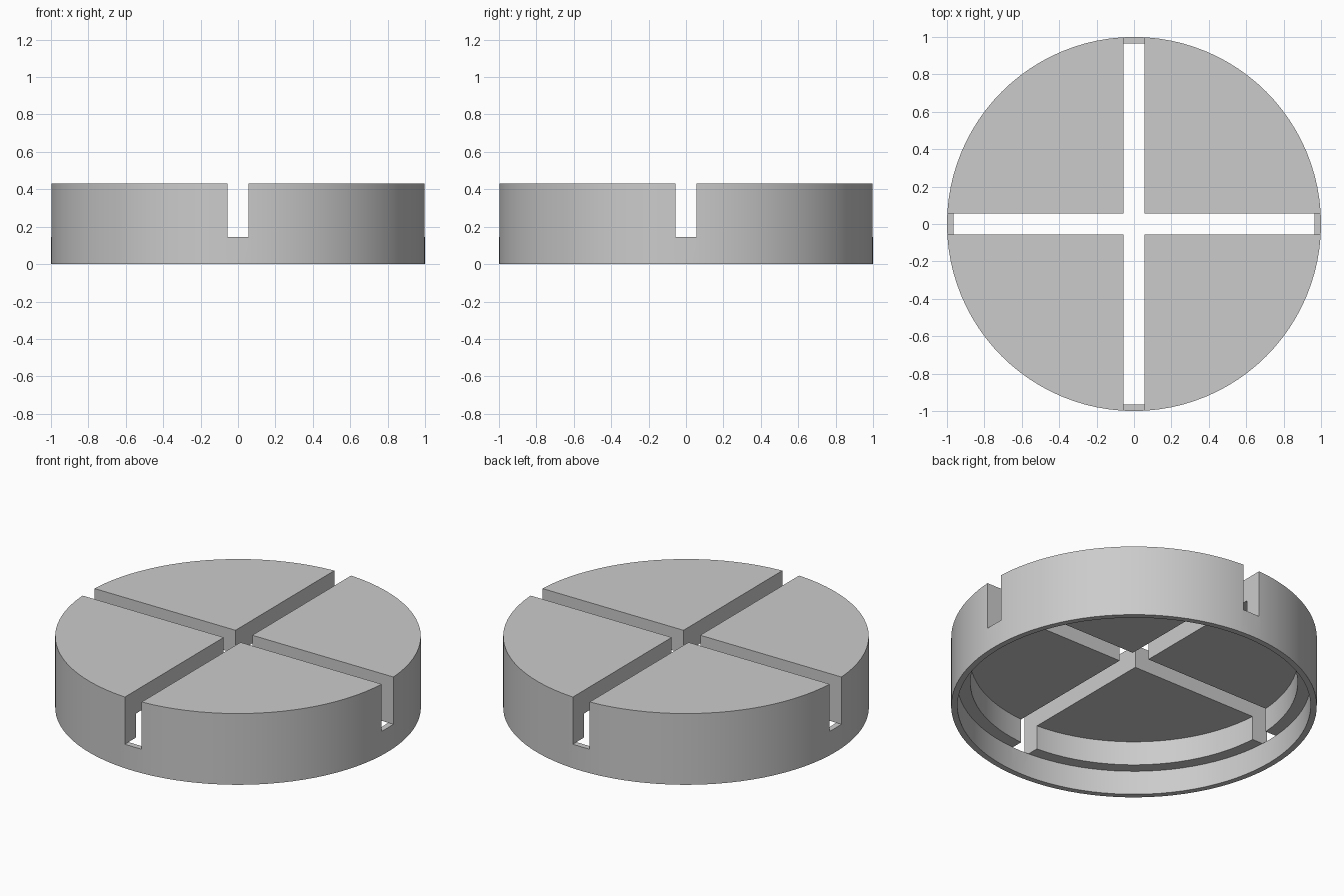
import bpy
import bmesh
from math import radians, tau

cube = bpy.data.objects.get("Cube")
if cube:
    bpy.data.objects.remove(cube, do_unlink=True)

HEIGHT = 0.43
STEP_Z = 0.145       # top of the lip and floor of the slots
PLATE_Z = 0.29       # underside of the top plate
SLOT_WIDTH = 0.112

# Plain grey material
grey = bpy.data.materials.new("plain grey")
grey.use_nodes = True
colour = (0.6, 0.6, 0.6, 1)
grey.diffuse_color = colour
grey.node_tree.nodes["Principled BSDF"].inputs["Base Color"].default_value = colour


def lathe(name, profile, steps):
    """Revolve a radius/height profile around z."""
    bm = bmesh.new()
    verts = [bm.verts.new((r, 0, z)) for r, z in profile]
    edges = [bm.edges.new(pair) for pair in zip(verts, verts[1:])]
    bmesh.ops.spin(bm, geom=verts + edges, cent=(0, 0, 0), axis=(0, 0, 1),
                   angle=tau, steps=steps)
    bmesh.ops.remove_doubles(bm, verts=bm.verts, dist=0.0001)
    bmesh.ops.recalc_face_normals(bm, faces=bm.faces)
    mesh = bpy.data.meshes.new(name)
    bm.to_mesh(mesh)
    bm.free()
    obj = bpy.data.objects.new(name, mesh)
    bpy.context.collection.objects.link(obj)
    return obj


def cut_slot(target, size):
    """Cut an open-topped slot through the target, then discard the cutter."""
    bpy.ops.mesh.primitive_cube_add(size=1, location=(0, 0, STEP_Z + 0.5))
    cutter = bpy.context.object
    cutter.name = "slot_cutter"
    cutter.scale = (*size, 1)
    cutter.hide_render = True
    bpy.context.view_layer.update()
    mod = target.modifiers.new("slot", 'BOOLEAN')
    mod.operation = 'DIFFERENCE'
    mod.solver = 'EXACT'
    mod.object = cutter
    bpy.ops.object.select_all(action='DESELECT')
    bpy.context.view_layer.objects.active = target
    target.select_set(True)
    bpy.ops.object.modifier_apply(modifier=mod.name)
    bpy.data.objects.remove(cutter, do_unlink=True)


# Hollow round cap with a thin lip and a stepped inner wall
cap = lathe("slotted_cap", [
    (0, HEIGHT), (1, HEIGHT), (1, 0), (0.966, 0),
    (0.966, STEP_Z), (0.895, STEP_Z), (0.895, PLATE_Z), (0, PLATE_Z),
], 96)
cap.data.materials.append(grey)

# Crossed slots
for size in ((SLOT_WIDTH, 3), (3, SLOT_WIDTH)):
    cut_slot(cap, size)

bpy.ops.object.shade_smooth_by_angle(angle=radians(30))
